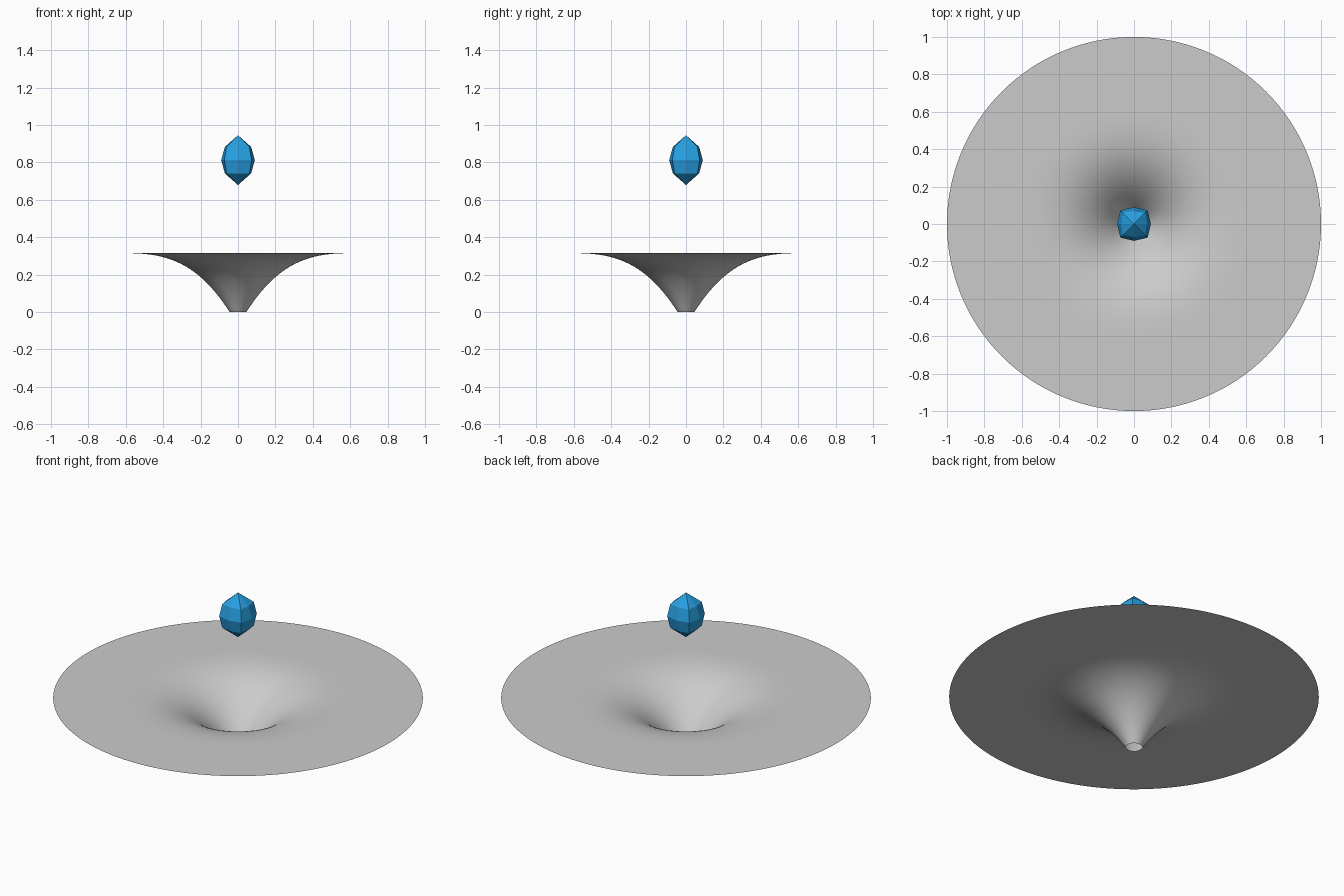
import bpy, bmesh, math

old = bpy.data.objects.get("Cube")
if old:
    bpy.data.objects.remove(old, do_unlink=True)


def material(name, rgb):
    mat = bpy.data.materials.new(name)
    mat.use_nodes = True
    mat.diffuse_color = (*rgb, 1)
    mat.node_tree.nodes["Principled BSDF"].inputs["Base Color"].default_value = (*rgb, 1)
    return mat


def lathe(name, rings, mat, smooth):
    """Join a stack of equal rings; a ring of one point is a tip."""
    bm = bmesh.new()
    loops = [[bm.verts.new(p) for p in ring] for ring in rings]
    for a, b in zip(loops, loops[1:]):
        n = max(len(a), len(b))
        for i in range(n):
            j = (i + 1) % n
            corners = [a[i % len(a)], a[j % len(a)], b[j % len(b)], b[i % len(b)]]
            bm.faces.new(list(dict.fromkeys(corners)))
    for face in bm.faces:
        face.smooth = smooth
    mesh = bpy.data.meshes.new(name)
    bm.to_mesh(mesh)
    bm.free()
    mesh.materials.append(mat)
    obj = bpy.data.objects.new(name, mesh)
    bpy.context.collection.objects.link(obj)
    return obj


def circle(r, z, n=128):
    return [(r * math.cos(2 * math.pi * i / n), r * math.sin(2 * math.pi * i / n), z)
            for i in range(n)]


def rounded_square(mid, corner, z):
    """Eight points: four side middles and four corners."""
    pts = []
    for i in range(8):
        r = corner * math.sqrt(2) if i % 2 else mid
        a = i * math.pi / 4
        pts.append((r * math.cos(a), r * math.sin(a), z))
    return pts


grey = material("light grey", (0.6, 0.6, 0.6))
blue = material("bright blue", (0.02, 0.35, 0.76))

# Thin funnel sheet, open at the throat, easing out into a flat disc
throat, spread, height, steps = 0.045, 0.6, 0.315, 32
rings = []
for k in range(steps + 1):
    u = k / steps
    rings.append(circle(throat + spread * u, height * (1 - (1 - u) ** 3)))
rings.append(circle(1.0, height))
lathe("funnel_disc", rings, grey, True)

# Faceted gem floating above the funnel
centre, half, shoulder = 0.812, 0.133, 0.071
lathe("floating_gem", [
    [(0, 0, centre - half)],
    rounded_square(0.07, 0.061, centre - shoulder),
    rounded_square(0.09, 0.073, centre),
    rounded_square(0.07, 0.061, centre + shoulder),
    [(0, 0, centre + half)],
], blue, False)
